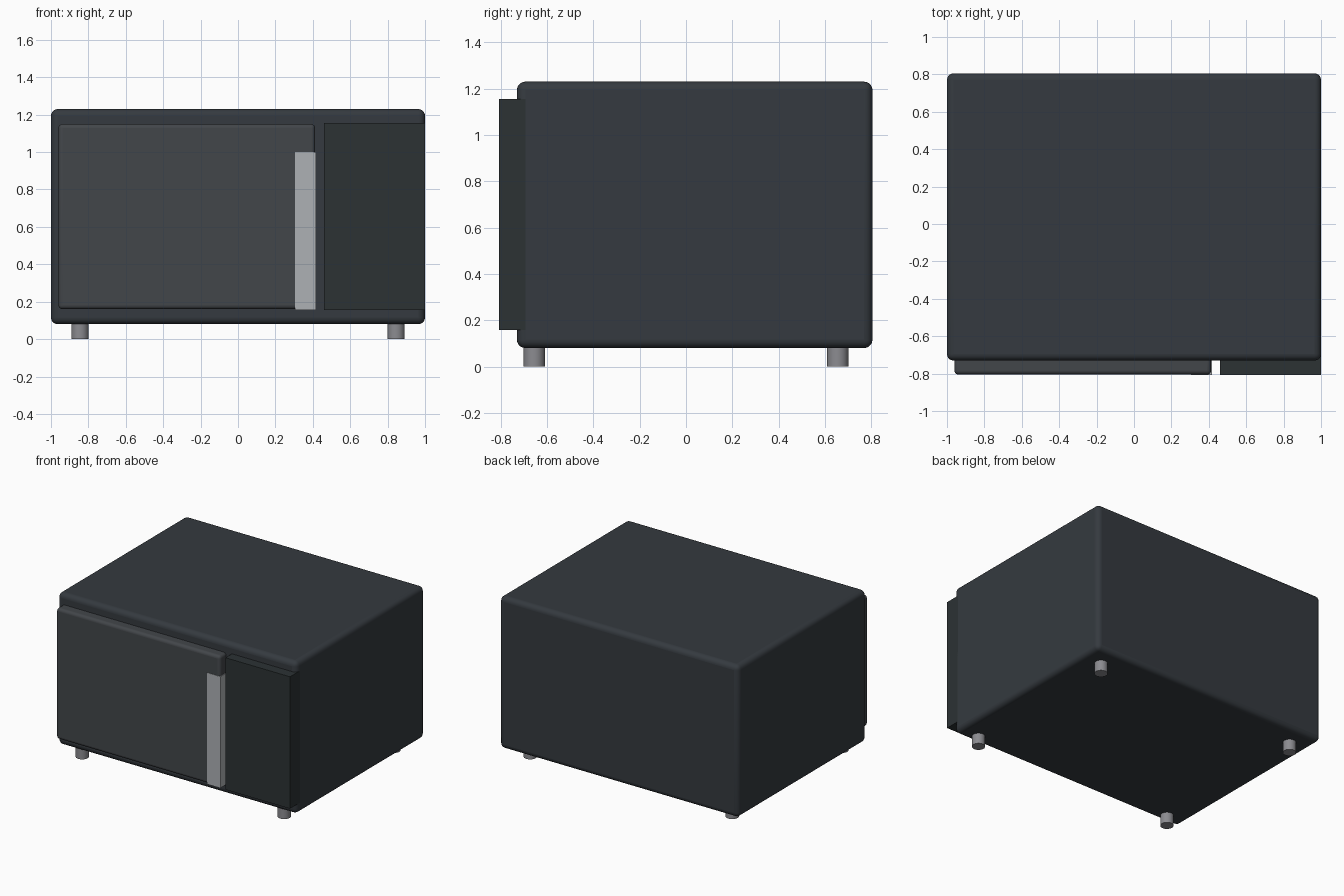
import bpy, math

if "Cube" in bpy.data.objects:
    bpy.data.objects.remove(bpy.data.objects["Cube"])


def material(name, rgb):
    m = bpy.data.materials.new(name)
    m.diffuse_color = (*rgb, 1)
    m.use_nodes = True
    m.node_tree.nodes["Principled BSDF"].inputs["Base Color"].default_value = m.diffuse_color
    return m


casing = material("dark_casing", (0.035, 0.042, 0.05))
glass = material("door_grey", (0.055, 0.061, 0.068))
black = material("panel_dark", (0.025, 0.032, 0.034))
steel = material("light_metal", (0.42, 0.44, 0.46))
foot_grey = material("foot_grey", (0.26, 0.26, 0.28))


def finish(o, name, mat):
    o.name = name
    o.data.materials.append(mat)
    bpy.ops.object.shade_smooth_by_angle(angle=math.radians(35))


def box(name, x, y, z, mat, bevel=0):
    """Box from (min, max) ranges, with optional rounded edges."""
    ranges = (x, y, z)
    bpy.ops.mesh.primitive_cube_add(size=1, location=[(a + b) / 2 for a, b in ranges])
    o = bpy.context.object
    o.scale = [b - a for a, b in ranges]
    bpy.ops.object.transform_apply(location=False, rotation=False, scale=True)
    if bevel:
        b = o.modifiers.new("round", 'BEVEL')
        b.width = bevel
        b.segments = 5
    finish(o, name, mat)
    return o


# Casing
box("body", (-1, 1), (-0.73, 0.805), (0.08, 1.23), casing, 0.036)

# Door with a flush handle strip along its opening edge
box("door", (-0.96, 0.412), (-0.805, -0.70), (0.16, 1.15), glass, 0.022)
box("door_handle", (0.305, 0.417), (-0.807, -0.72), (0.157, 1.0), steel)

# Control panel
box("control_panel", (0.46, 1.0), (-0.807, -0.69), (0.157, 1.155), black)

# Feet
for xs, side in ((-1, "left"), (1, "right")):
    for ys, end in ((-1, "front"), (1, "back")):
        bpy.ops.mesh.primitive_cylinder_add(
            vertices=32, radius=0.046, depth=0.10,
            location=(xs * 0.845, ys * 0.655, 0.05))
        finish(bpy.context.object, f"{end}_{side}_foot", foot_grey)
